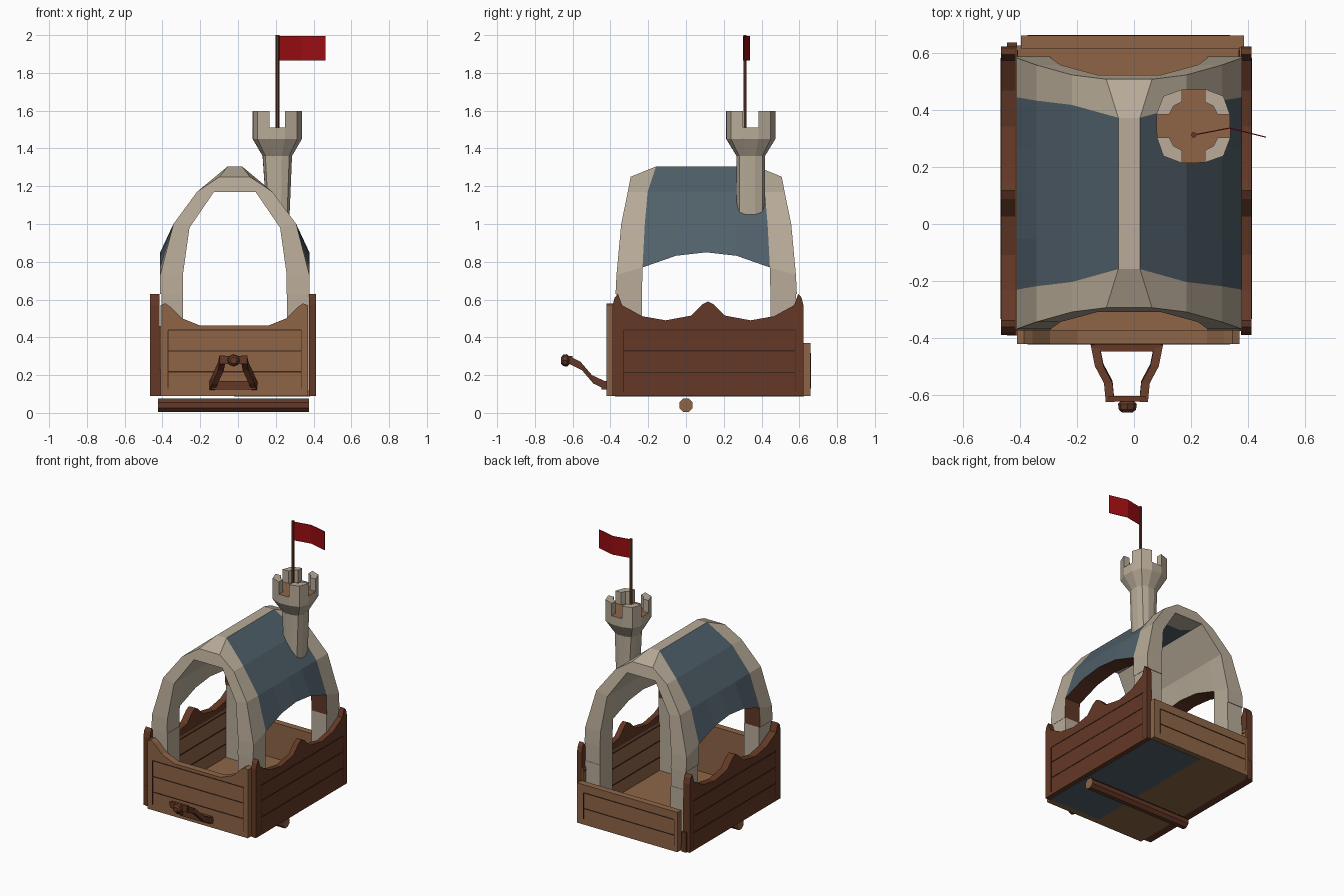
import bpy, bmesh, math
from mathutils import Vector

if "Cube" in bpy.data.objects:
    bpy.data.objects.remove(bpy.data.objects["Cube"])

CX, CY = -0.02, 0.107   # centre of the wagon body


def material(name, rgb):
    m = bpy.data.materials.new(name)
    m.diffuse_color = (*rgb, 1)
    m.use_nodes = True
    m.node_tree.nodes["Principled BSDF"].inputs["Base Color"].default_value = m.diffuse_color
    return m


WOOD = material("light wood", (0.27, 0.13, 0.062))
DARK = material("dark wood", (0.125, 0.040, 0.019))
GROOVE = material("groove brown", (0.045, 0.018, 0.010))
STONE = material("pale stone", (0.48, 0.41, 0.315))
SLATE = material("slate blue", (0.082, 0.118, 0.145))
RED = material("flag red", (0.32, 0.004, 0.006))


def finish(name, bm, *mats):
    bmesh.ops.remove_doubles(bm, verts=bm.verts, dist=1e-5)
    bmesh.ops.recalc_face_normals(bm, faces=bm.faces)
    me = bpy.data.meshes.new(name)
    bm.to_mesh(me)
    bm.free()
    for m in mats:
        me.materials.append(m)
    ob = bpy.data.objects.new(name, me)
    bpy.context.collection.objects.link(ob)
    return ob


def loft(name, rings, *mats, top=0):
    """Closed solid through rings of equal length; top = material of last cap."""
    bm = bmesh.new()
    vs = [[bm.verts.new(p) for p in r] for r in rings]
    n = len(vs[0])
    for a, b in zip(vs, vs[1:]):
        for i in range(n):
            j = (i + 1) % n
            bm.faces.new((a[i], a[j], b[j], b[i]))
    bm.faces.new(vs[0])
    bm.faces.new(vs[-1]).material_index = top
    return finish(name, bm, *mats)


def prism(name, pts, axis, a, b, mat):
    """Extrude a 2D outline along an axis from a to b."""
    def place(p, d):
        return {"x": (d, p[0], p[1]), "y": (p[0], d, p[1]), "z": (p[0], p[1], d)}[axis]
    return loft(name, [[place(p, d) for p in pts] for d in (a, b)], mat)


def box(name, x0, x1, y0, y1, z0, z1, mat):
    return prism(name, [(x0, y0), (x1, y0), (x1, y1), (x0, y1)], "z", z0, z1, mat)


# floor: underside is half slate, half wood
box("floor_left", -0.41, CX, -0.375, 0.625, 0.09, 0.12, WOOD)
box("floor_right", CX, 0.38, -0.375, 0.625, 0.092, 0.12, WOOD)
box("floor_underside", CX, 0.38, -0.375, 0.625, 0.088, 0.092, SLATE)

# side panels with scalloped tops, mirrored about the body centre
half = [(0.0, 0.59), (0.03, 0.575), (0.09, 0.515), (0.225, 0.49), (0.35, 0.512),
        (0.455, 0.57), (0.477, 0.63), (0.495, 0.61), (0.505, 0.57)]
side = [(CY + 0.01 - d, z) for d, z in half[::-1]] + [(CY + 0.01 + d, z) for d, z in half[1:]]
side = [(side[0][0], 0.09)] + side + [(side[-1][0], 0.09)]
for label, xi, xo in (("left", -0.415, -0.465), ("right", 0.375, 0.412)):
    s = 1 if xo > 0 else -1
    prism(label + "_side_panel", side, "x", xi, xo, DARK)
    # planked inner lining and outer grooves
    box(label + "_lining", xi, xi - s * 0.006, -0.37, 0.62, 0.12, 0.46, WOOD)
    for k, z in enumerate((0.21, 0.325, 0.435)):
        box(f"{label}_outer_groove_{k}", xo, xo + s * 0.002, -0.33, 0.58, z, z + 0.007, GROOVE)
        box(f"{label}_inner_groove_{k}", xi - s * 0.006, xi - s * 0.009, -0.36, 0.61, z, z + 0.006, GROOVE)
    for k, y in enumerate((-0.333, 0.576)):
        box(f"{label}_outer_frame_{k}", xo, xo + s * 0.002, y, y + 0.005, 0.11, 0.44, GROOVE)
box("left_lower_rail", -0.445, -0.41, -0.39, 0.635, 0.09, 0.23, DARK)

# front board with a dipped top
fh = [(0.39, 0.09), (0.39, 0.57), (0.365, 0.58), (0.335, 0.56), (0.275, 0.5), (0.18, 0.462)]
front = [(CX - d, z) for d, z in fh] + [(CX + d, z) for d, z in fh[::-1]]
prism("front_board", front, "y", -0.42, -0.372, WOOD)

# back board
box("back_board", -0.395, 0.385, 0.615, 0.66, 0.09, 0.37, WOOD)
for label, yo, s, zs in (("front", -0.42, -1, (0.215, 0.325, 0.435)),
                         ("back", 0.66, 1, (0.2, 0.31))):
    for k, z in enumerate(zs):
        box(f"{label}_groove_{k}", -0.37, 0.335, yo, yo + s * 0.002, z, z + 0.006, GROOVE)
    for k, x in enumerate((-0.373, 0.333)):
        box(f"{label}_frame_{k}", x, x + 0.004, yo, yo + s * 0.002, 0.13, zs[-1], GROOVE)

# axle with pale ends
ring = [(0.038 * math.cos(math.pi * (k + .5) / 4), 0.041 + 0.038 * math.sin(math.pi * (k + .5) / 4))
        for k in range(8)]
prism("axle", ring, "x", -0.42, 0.372, DARK)
for label, x in (("left", -0.424), ("right", 0.372)):
    prism(label + "_axle_end", ring, "x", x, x + 0.004, WOOD)

# stone posts inside the box, two blocks each
for sx in (-1, 1):
    for sy in (-1, 1):
        for k, (z0, z1, g) in enumerate(((0.11, 0.5, 0.0), (0.5, 0.63, 0.002))):
            xs = sorted((-0.015 + sx * 0.275, -0.015 + sx * (0.393 - g)))
            ys = sorted((CY + sy * 0.34, CY + sy * (0.478 - g)))
            box(f"post_{sx}_{sy}_{k}", *xs, *ys, z0, z1, STONE)

# vaulted roof: stone end arches, slate sides, stone ridge
end_o = [(0.395, 0.63, 0.48), (0.395, 0.73, 0.475), (0.325, 1.0, 0.45), (0.2, 1.17, 0.415), (0.08, 1.25, 0.4)]
mid_o = [(0.395, 0.63, 0.34), (0.395, 0.77, 0.337), (0.325, 1.0, 0.325), (0.2, 1.17, 0.31), (0.038, 1.305, 0.265)]
inn = [(0.275, 0.63), (0.275, 0.73), (0.24, 0.98), (0.11, 1.17), (0.05, 1.17)]


def station(kind, sy):
    outer, inner = [], []
    src = end_o if kind == "end" else mid_o
    for i, (x, z, y) in enumerate(src):
        if kind in ("quarter", "middle"):
            y = 0.16 if kind == "quarter" else 0
            if i == 1:
                z = 0.832 if kind == "quarter" else 0.85
        outer.append((x, CY + sy * y, z))
        yi = 0.415 if kind == "end" and i > 2 else y
        inner.append((inn[i][0], CY + sy * yi, z if i == 1 else inn[i][1]))
    return [[(-0.017 - x, y, z) for x, y, z in h] + [(-0.017 + x, y, z) for x, y, z in h[::-1]]
            for h in (outer, inner)]


order = [("end", -1), ("mid", -1), ("quarter", -1), ("middle", 0), ("quarter", 1), ("mid", 1), ("end", 1)]
bm = bmesh.new()
O, I = [], []
for kind, sy in order:
    o, n = station(kind, sy)
    O.append([bm.verts.new(p) for p in o])
    I.append([bm.verts.new(p) for p in n])


def quad(vs, mi=0):
    bm.faces.new(vs).material_index = mi


for s in range(6):
    leg = s in (0, 5)
    lo = 0 if leg else 1
    for i in range(lo, 9 - lo):
        quad((O[s][i], O[s + 1][i], O[s + 1][i + 1], O[s][i + 1]), 0 if leg or i == 4 else 1)
        quad((I[s][i], I[s + 1][i], I[s + 1][i + 1], I[s][i + 1]), 1 if not leg and i in (3, 4, 5) else 0)
    for i in (lo, 9 - lo):      # lower edges
        quad((O[s][i], O[s + 1][i], I[s + 1][i], I[s][i]), 0 if leg else 2)
for s in (0, 6):                # arch fronts
    for i in range(9):
        quad((O[s][i], O[s][i + 1], I[s][i + 1], I[s][i]))
for s in (1, 5):                # inner sides of the legs
    for i in (0, 8):
        quad((O[s][i], O[s][i + 1], I[s][i + 1], I[s][i]), 2)
finish("roof", bm, STONE, SLATE, DARK)

# tower: flared shaft, wooden deck, four merlons
TX, TY = 0.208, 0.343
q = [(0.128, 0.04), (0.105, 0.105), (0.04, 0.13)]


def turn(pts, k):
    for _ in range(k):
        pts = [(-y, x) for x, y in pts]
    return pts


plan = [p for k in range(4) for p in turn(q, k)]
rings = []
for z, kx, ky in ((1.05, 0.5, 0.58), (1.36, 0.6, 0.58), (1.45, 1, 1), (1.51, 1, 1)):
    rings.append([(TX + x * kx, TY + y * ky, z if z > 1.1 else 1.11 - 0.06 * x / 0.128) for x, y in plan])
loft("tower", rings, STONE, WOOD, top=1)
merlon = q + [(0.04, 0.085), (0.07, 0.07), (0.085, 0.04)]
for k in range(4):
    prism(f"merlon_{k}", [(TX + x, TY + y) for x, y in turn(merlon, k)], "z", 1.505, 1.597, STONE)

# flag and pole
FX, FY = 0.209, 0.312
prism("flag_pole", [(FX + 0.01 * math.cos(k * math.pi / 3), FY + 0.01 * math.sin(k * math.pi / 3))
                    for k in range(6)], "z", 1.5, 2.0, DARK)
wave = [(0.21, 0.312), (0.335, 0.336), (0.463, 0.304)]
prism("flag", [(x, y - 0.002) for x, y in wave] + [(x, y + 0.002) for x, y in wave[::-1]],
      "z", 1.865, 1.995, RED)

# front hitch: two bent arms, base bar, cross bar and knob
arm = [(0.115, -0.415, 0.12), (0.1, -0.49, 0.155), (0.068, -0.55, 0.225), (0.062, -0.615, 0.258)]
for s in (-1, 1):
    rings = []
    for dx, y, z in arm:
        a, b = CX - 0.005 + s * (dx - 0.018), CX - 0.005 + s * (dx + 0.012)
        rings.append([(a, y, z), (b, y, z), (b, y - 0.008, z + 0.045), (a, y - 0.008, z + 0.045)])
    loft("hitch_arm_" + ("left" if s < 0 else "right"), rings, DARK)
box("hitch_base", -0.14, 0.095, -0.447, -0.415, 0.125, 0.17, DARK)
box("hitch_cross_bar", -0.09, 0.04, -0.622, -0.602, 0.258, 0.302, DARK)
rings = [[(CX - 0.003 + r * math.cos(k * math.pi / 4), y, 0.278 + r * math.sin(k * math.pi / 4))
          for k in range(8)] for y, r in ((-0.615, 0.018), (-0.63, 0.033), (-0.65, 0.03), (-0.661, 0.018))]
loft("hitch_knob", rings, DARK)
